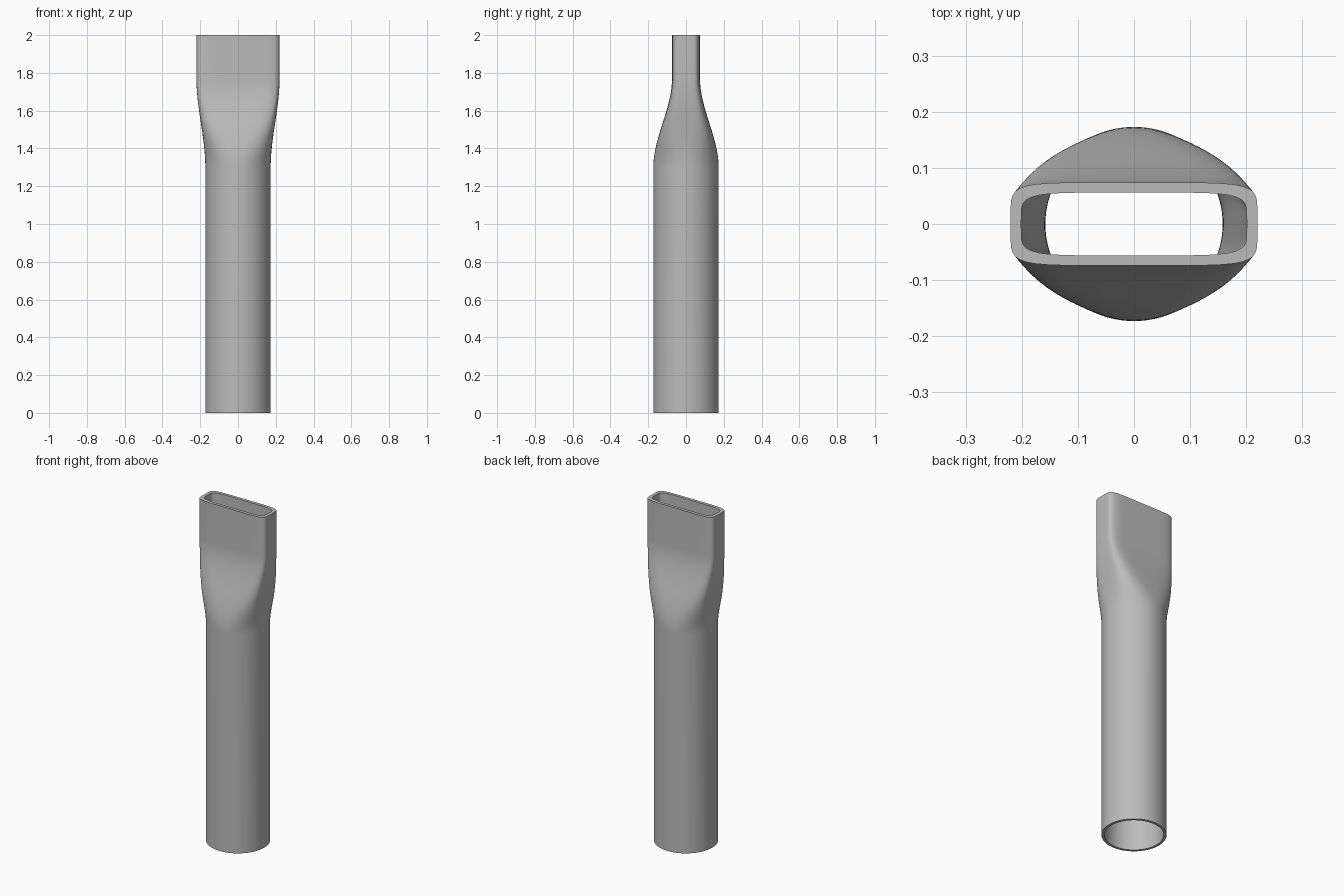
import bpy, bmesh, math

if "Cube" in bpy.data.objects:
    bpy.data.objects.remove(bpy.data.objects["Cube"])

SIDES = 96
grey = bpy.data.materials.new("grey_plastic")
grey.diffuse_color = (0.5, 0.5, 0.5, 1)
grey.use_nodes = True
grey.node_tree.nodes["Principled BSDF"].inputs["Base Color"].default_value = grey.diffuse_color


def blend(a, b, t):
    return a + (b - a) * t


def section(bm, z, t, radius, half_x, half_y, power):
    """Ring that changes from a circle (t=0) to a rounded slot (t=1)."""
    rx, ry = blend(radius, half_x, t), blend(radius, half_y, t)
    n = blend(2, power, t)
    ring = []
    for i in range(SIDES):
        a = 2 * math.pi * i / SIDES
        c, s = math.cos(a), math.sin(a)
        x = math.copysign(abs(c) ** (2 / n), c) * rx
        y = math.copysign(abs(s) ** (2 / n), s) * ry
        ring.append(bm.verts.new((x, y, z)))
    return ring


def bridge(bm, lower, upper):
    for i in range(SIDES):
        j = (i + 1) % SIDES
        bm.faces.new((lower[i], lower[j], upper[j], upper[i]))


# Heights and shape blend: straight tube, flattening transition, flat mouth
STEPS = 24
levels = [(0.0, 0.0)]
for k in range(STEPS + 1):
    u = k / STEPS
    levels.append((blend(1.3, 1.77, u), u * u * (3 - 2 * u)))
levels.append((2.0, 1.0))

bm = bmesh.new()
outer = [section(bm, z, t, 0.173, 0.22, 0.074, 6.2) for z, t in levels]
inner = [section(bm, z, t, 0.158, 0.201, 0.056, 5.5) for z, t in levels]
for wall in (outer, inner):
    for lower, upper in zip(wall, wall[1:]):
        bridge(bm, lower, upper)
# Rims at both open ends
bridge(bm, outer[-1], inner[-1])
bridge(bm, inner[0], outer[0])
bmesh.ops.recalc_face_normals(bm, faces=bm.faces)

mesh = bpy.data.meshes.new("nozzle_tube")
bm.to_mesh(mesh)
bm.free()
mesh.materials.append(grey)
nozzle = bpy.data.objects.new("nozzle_tube", mesh)
bpy.context.collection.objects.link(nozzle)
bpy.context.view_layer.objects.active = nozzle
nozzle.select_set(True)
bpy.ops.object.shade_smooth_by_angle(angle=math.radians(40))
